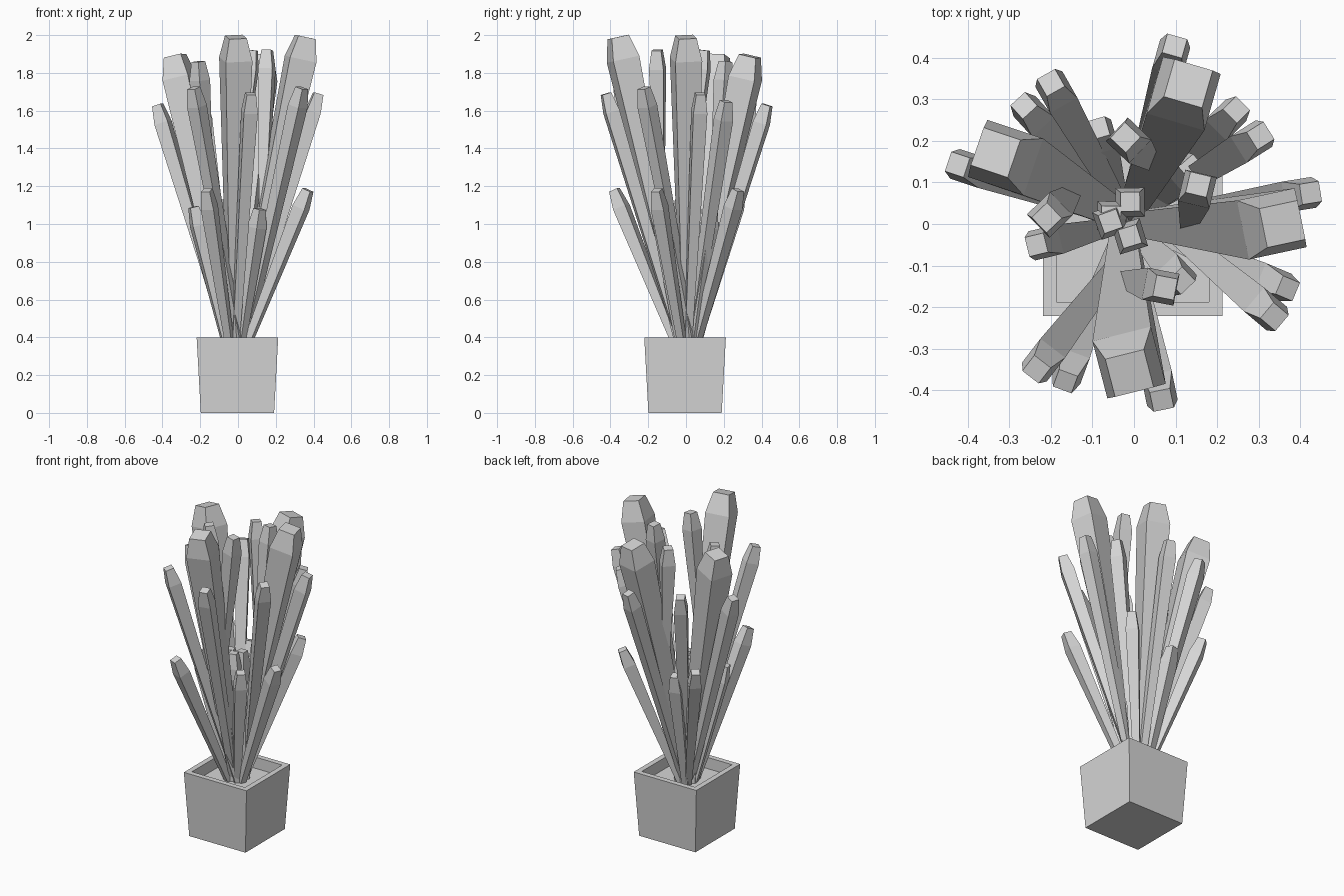
import bpy, bmesh
from math import atan2, radians
from mathutils import Vector, Matrix

cube = bpy.data.objects.get("Cube")
if cube:
    bpy.data.objects.remove(cube, do_unlink=True)

grey = bpy.data.materials.new("plain grey")
grey.use_nodes = True
colour = (0.67, 0.67, 0.67, 1)
grey.diffuse_color = colour
grey.node_tree.nodes["Principled BSDF"].inputs["Base Color"].default_value = colour

AXIS = Vector((-0.01, 0.005, 0))
SOIL = 0.33


def finish(name, bm):
    bmesh.ops.recalc_face_normals(bm, faces=bm.faces)
    mesh = bpy.data.meshes.new(name)
    bm.to_mesh(mesh)
    bm.free()
    mesh.materials.append(grey)
    obj = bpy.data.objects.new(name, mesh)
    bpy.context.collection.objects.link(obj)
    return obj


def square_loft(bm, rings):
    """Bridge a list of four-cornered rings and cap both ends."""
    loops = [[bm.verts.new(p) for p in ring] for ring in rings]
    for a, b in zip(loops, loops[1:]):
        for i in range(4):
            j = (i + 1) % 4
            bm.faces.new((a[i], a[j], b[j], b[i]))
    bm.faces.new(loops[0][::-1])
    bm.faces.new(loops[-1])


def square(half, z):
    return [Vector((x * half, y * half, z)) for x, y in ((-1, -1), (1, -1), (1, 1), (-1, 1))]


def stalk(name, base, tip, foot, width, cap, twist=0.0):
    """Square stalk widening from its foot to a shoulder, then a short tapered cap."""
    base, tip = Vector(base), Vector(tip)
    way = tip - base
    length = way.length
    azimuth = atan2(way.y, way.x)
    lean = Matrix.Rotation(way.angle(Vector((0, 0, 1))), 4, Vector((-way.y, way.x, 0)))
    place = Matrix.Translation(base) @ lean @ Matrix.Rotation(azimuth + twist, 4, 'Z')
    rings = [square(foot / 2, 0), square(width / 2, length - cap), square(width * 0.33, length)]
    bm = bmesh.new()
    square_loft(bm, [[place @ p for p in ring] for ring in rings])
    return finish(name, bm)


def root(tip, spread):
    """Point just under the soil, moved from the axis toward the tip."""
    out = Vector((tip[0], tip[1], 0)) - AXIS
    return AXIS + out.normalized() * spread + Vector((0, 0, SOIL - 0.02))


# Planter: tapered box with a rim and sunken soil
bm = bmesh.new()
square_loft(bm, [square(0.194, 0), square(0.216, 0.4), square(0.183, 0.4), square(0.183, SOIL)])
bmesh.ops.translate(bm, verts=bm.verts, vec=(-0.003, -0.005, 0))
finish("planter", bm)

# Half of the plant: tips of each kind of stalk
large = [((0.357, 0.0, 1.99), 0.22), ((-0.333, 0.172, 1.89), 0.15)]
tall = [(0.425, 0.075, 1.69), (-0.425, 0.143, 1.63), (-0.2, 0.34, 1.65)]
short = [(-0.265, 0.285, 1.18), (0.37, -0.155, 1.18), (-0.235, -0.05, 1.09), (0.14, 0.135, 1.08)]
inner = [(-0.01, -0.03, 1.13), (-0.055, 0.02, 1.11)]
side = [((0.13, -0.01, 0.96), (0.155, 0.095, 1.92)), ((-0.145, 0.078, 0.98), (-0.21, 0.015, 1.86))]

half = []
for tip, twist in large:
    half.append(stalk("large_stalk", root(tip, 0.0), tip, 0.05, 0.145, 0.12, twist))
for tip in tall:
    half.append(stalk("tall_stalk", root(tip, 0.02), tip, 0.035, 0.075, 0.1))
half.append(stalk("crossing_stalk", (0.02, 0.045, SOIL - 0.02), (0.338, -0.223, 1.72), 0.035, 0.075, 0.1))
for tip in short:
    half.append(stalk("short_stalk", root(tip, 0.04), tip, 0.035, 0.072, 0.1))
for tip in inner:
    half.append(stalk("inner_stalk", root(tip, 0.03), tip, 0.035, 0.07, 0.09, 0.3))
for base, tip in side:
    half.append(stalk("side_branch", base, tip, 0.03, 0.078, 0.1))

# Second half: nearly a quarter turn of the first, set slightly aside
turn = (Matrix.Translation(AXIS + Vector((-0.012, 0.003, 0)))
        @ Matrix.Rotation(radians(-87.5), 4, 'Z') @ Matrix.Translation(-AXIS))
for obj in half:
    twin = obj.copy()
    twin.data = obj.data.copy()
    twin.name = obj.name.split(".")[0] + "_turned"
    twin.data.transform(turn)
    bpy.context.collection.objects.link(twin)
